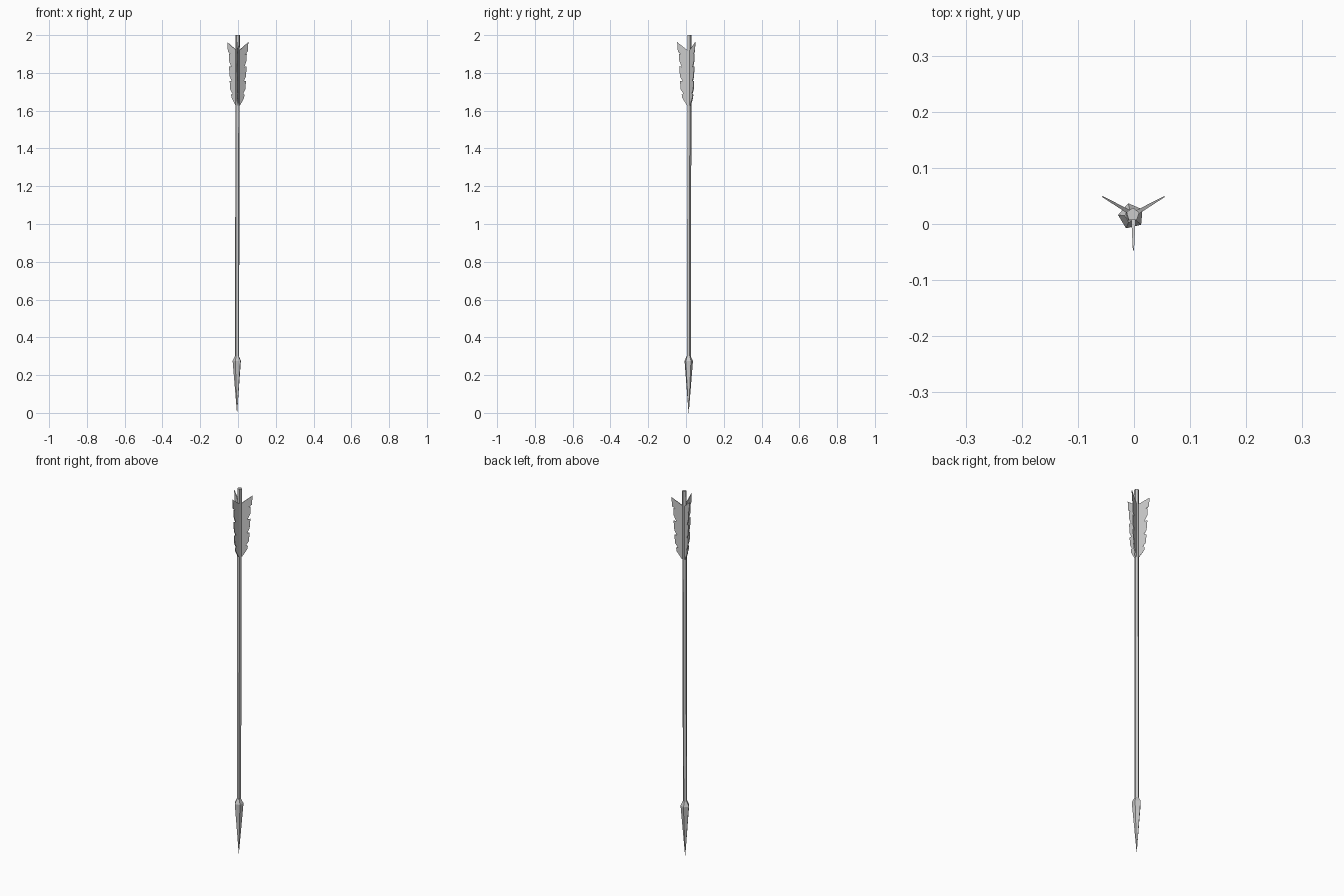
import bpy, bmesh, math
from mathutils import Matrix

if "Cube" in bpy.data.objects:
    bpy.data.objects.remove(bpy.data.objects["Cube"])


def finish(bm, name):
    bmesh.ops.recalc_face_normals(bm, faces=bm.faces)
    mesh = bpy.data.meshes.new(name)
    bm.to_mesh(mesh)
    bm.free()
    obj = bpy.data.objects.new(name, mesh)
    bpy.context.collection.objects.link(obj)
    return obj


def loft(name, stations, start_deg, sides=5):
    """Low-poly tube through (x, y, z, radius) stations."""
    bm = bmesh.new()
    rings = []
    for x, y, z, r in stations:
        ring = []
        for i in range(sides):
            a = math.radians(start_deg) + 2 * math.pi * i / sides
            ring.append(bm.verts.new((x + r * math.cos(a), y + r * math.sin(a), z)))
        rings.append(ring)
    for lo, hi in zip(rings, rings[1:]):
        for i in range(sides):
            j = (i + 1) % sides
            bm.faces.new((lo[i], lo[j], hi[j], hi[i]))
    bm.faces.new(rings[0])
    bm.faces.new(rings[-1])
    return finish(bm, name)


# Five-sided shaft, leaning very slightly
loft("shaft", [(-0.005, 0.015, 0.28, 0.011), (-0.002, 0.017, 2.0, 0.012)], 90)

# Five-sided pointed head with a short collar
loft("arrow_head", [(-0.005, 0.014, 0.0, 0.0006),
                    (-0.005, 0.014, 0.275, 0.0235),
                    (-0.005, 0.014, 0.30, 0.0115)], 103)

# Feather outline as (distance from axis, height), with slit barbs
OUTLINE = [(0.004, 1.625), (0.012, 1.628), (0.037, 1.668), (0.040, 1.685),
           (0.031, 1.690), (0.045, 1.712), (0.049, 1.758),
           (0.036, 1.757), (0.049, 1.782), (0.053, 1.835),
           (0.039, 1.831), (0.053, 1.865), (0.054, 1.903),
           (0.043, 1.898), (0.060, 1.913), (0.064, 1.963),
           (0.012, 1.922), (0.004, 1.918)]


def feather(name, angle):
    bm = bmesh.new()
    sheets = []
    for side in (-1, 1):
        # thickness tapers towards the outer edge
        sheets.append([bm.verts.new((r, side * (0.0042 - 0.05 * r), z)) for r, z in OUTLINE])
    for s in sheets:
        bm.faces.new(s)
    a, b = sheets
    for i in range(len(a)):
        j = (i + 1) % len(a)
        bm.faces.new((a[i], a[j], b[j], b[i]))
    bm.transform(Matrix.Translation((-0.001, 0.017, 0)) @ Matrix.Rotation(math.radians(angle), 4, 'Z'))
    return finish(bm, name)


# Three feathers spaced evenly around the shaft
for n, ang in enumerate((30, 150, 270), 1):
    feather(f"feather_{n}", ang)
